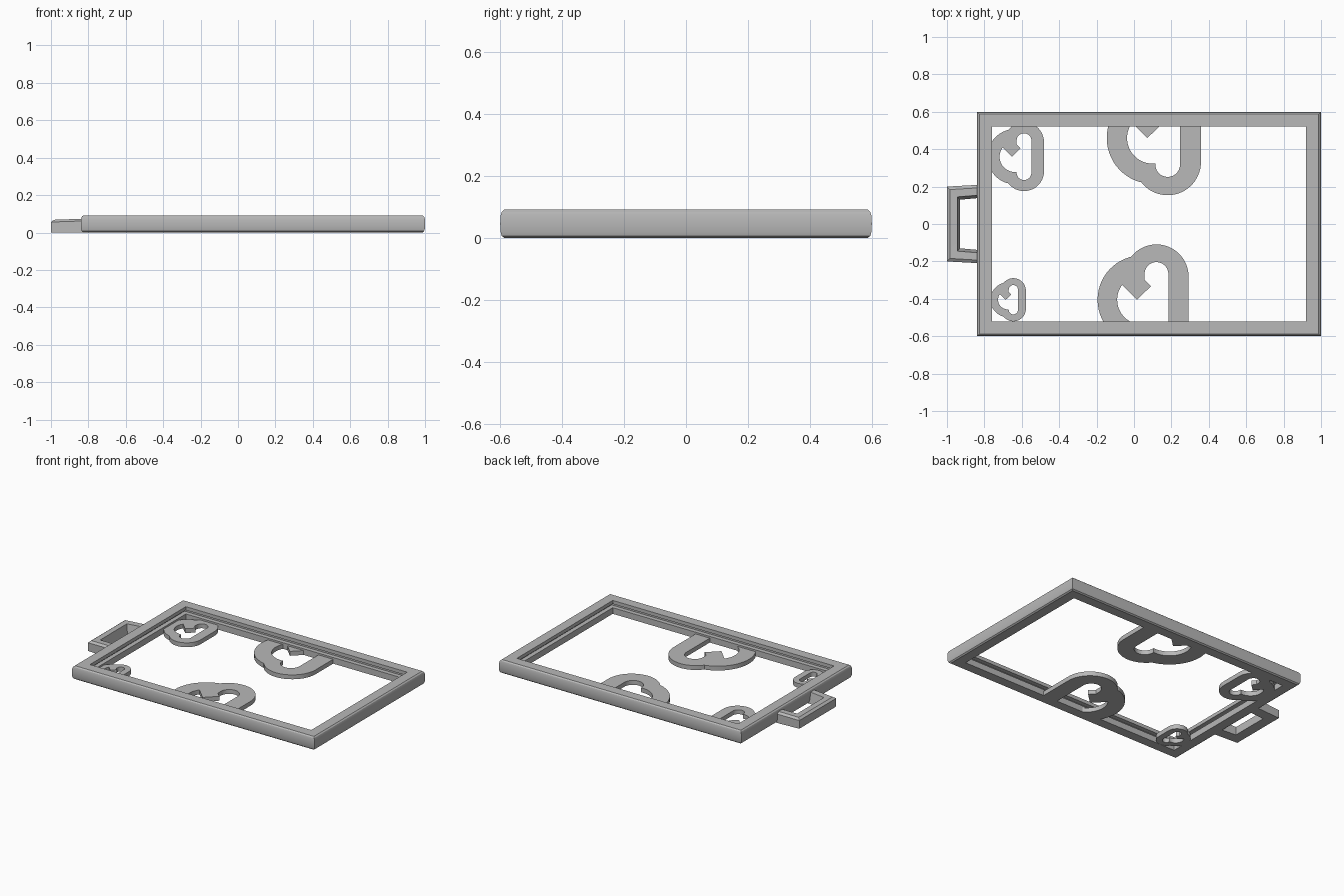
import bpy, bmesh, math
from mathutils import Vector

old = bpy.data.objects.get("Cube")
if old:
    bpy.data.objects.remove(old, do_unlink=True)

grey = bpy.data.materials.new("plain grey")
grey.use_nodes = True
grey.diffuse_color = (0.48, 0.48, 0.48, 1)
grey.node_tree.nodes["Principled BSDF"].inputs["Base Color"].default_value = grey.diffuse_color


def finish(name, bm):
    bmesh.ops.recalc_face_normals(bm, faces=bm.faces)
    mesh = bpy.data.meshes.new(name)
    bm.to_mesh(mesh)
    bm.free()
    mesh.materials.append(grey)
    obj = bpy.data.objects.new(name, mesh)
    bpy.context.collection.objects.link(obj)
    bpy.ops.object.select_all(action='DESELECT')
    obj.select_set(True)
    bpy.context.view_layer.objects.active = obj
    bpy.ops.object.shade_smooth_by_angle(angle=math.radians(30))
    return obj


def sweep(name, path, profile, closed):
    """Carry an (inset, height) profile along corners given as (x, y, inset direction, lift)."""
    bm = bmesh.new()
    rings = [[bm.verts.new((x + dx * i, y + dy * i, z + (lift if z else 0)))
              for i, z in profile] for x, y, dx, dy, lift in path]
    pairs = list(zip(rings, rings[1:]))
    if closed:
        pairs.append((rings[-1], rings[0]))
    else:
        bm.faces.new(rings[0])
        bm.faces.new(rings[-1])
    n = len(profile)
    for a, b in pairs:
        for k in range(n):
            m = (k + 1) % n
            bm.faces.new((a[k], a[m], b[m], b[k]))
    return finish(name, bm)


# Rectangular frame with rounded outer edges and a slot along the inner wall
LEFT, RIGHT, HALF, WIDTH = -0.84, 1.0, 0.6, 0.08
rail = [(0.014, 0), (0.005, 0.007), (0.001, 0.02), (0, 0.046), (0.001, 0.072),
        (0.005, 0.085), (0.013, 0.092), (WIDTH, 0.092), (WIDTH, 0.068),
        (0.05, 0.068), (0.05, 0.042), (WIDTH, 0.042), (WIDTH, 0)]
corners = [(LEFT, -HALF, 1, 1, 0), (RIGHT, -HALF, -1, 1, 0),
           (RIGHT, HALF, -1, -1, 0), (LEFT, HALF, 1, -1, 0)]
sweep("frame", corners, rail, True)

# U-shaped handle with sloping edges
grip = [(0, 0), (0, 0.056), (0.016, 0.068), (0.055, 0.068), (0.07, 0)]
handle_path = [(-0.82, -0.21, 0, 1, 0.006), (-1, -0.2, 1, 1, 0),
               (-1, 0.2, 1, -1, 0), (-0.82, 0.21, 0, -1, 0.006)]
sweep("handle", handle_path, grip, False)


# Flat looped ornaments, trimmed where they run into the frame
def arc(cx, cy, r, start, end, steps=24):
    angles = [math.radians(start + (end - start) * k / steps) for k in range(steps + 1)]
    return [(cx + r * math.cos(a), cy + r * math.sin(a)) for a in angles]


outer = (arc(0, 0.72, 1, 0, 143) + arc(-0.45, 0, 1.38, 106, 254)
         + arc(0, -0.72, 1, 217, 360))
hole = (arc(0, 0.8, 0.37, 0, 180) + [(-0.37, 0.62), (-0.17, 0.42), (-0.61, 0)]
        + arc(-0.45, 0, 0.77, 143.5, 276) + arc(0, -0.8, 0.37, 180, 360))


def ornament(name, cx, cy, size, thick=0.03):
    bm = bmesh.new()
    for loop in (outer, hole):
        vs = [bm.verts.new((cx + size * x, cy + size * y, 0)) for x, y in loop]
        for a, b in zip(vs, vs[1:] + vs[:1]):
            bm.edges.new((a, b))
    bmesh.ops.triangle_fill(bm, use_beauty=True, edges=bm.edges[:])
    trim = WIDTH - 0.01
    for co, no in (((LEFT + trim, 0, 0), (-1, 0, 0)),
                   ((0, HALF - trim, 0), (0, 1, 0)),
                   ((0, trim - HALF, 0), (0, -1, 0))):
        bmesh.ops.bisect_plane(bm, geom=bm.verts[:] + bm.edges[:] + bm.faces[:],
                               plane_co=co, plane_no=no, clear_outer=True)
    top = bmesh.ops.extrude_face_region(bm, geom=bm.faces[:], use_keep_orig=True)["geom"]
    bmesh.ops.translate(bm, vec=Vector((0, 0, thick)),
                        verts=[g for g in top if isinstance(g, bmesh.types.BMVert)])
    finish(name, bm)


ornament("ornament_back_small", -0.588, 0.36, 0.107)
ornament("ornament_back_large", 0.18, 0.46, 0.178)
ornament("ornament_front_large", 0.12, -0.405, 0.172)
ornament("ornament_front_small", -0.645, -0.405, 0.067)
